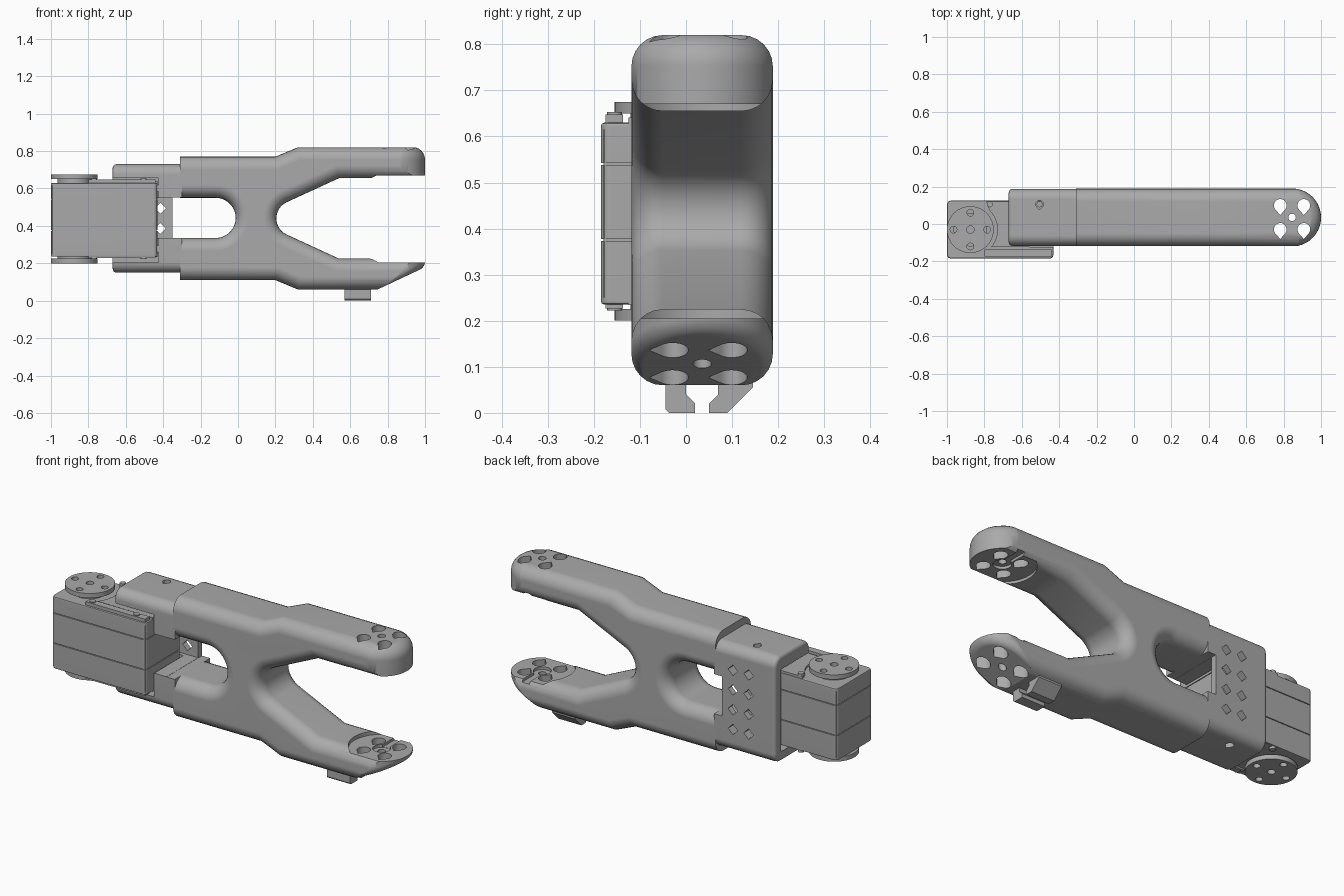
import bpy, bmesh
from math import sin, cos, radians, pi

cube = bpy.data.objects.get("Cube")
if cube:
    bpy.data.objects.remove(cube, do_unlink=True)

grey = bpy.data.materials.new("grey_plastic")
grey.use_nodes = True
grey.diffuse_color = (0.4, 0.4, 0.4, 1)
grey.node_tree.nodes["Principled BSDF"].inputs["Base Color"].default_value = (0.4, 0.4, 0.4, 1)

MID = 0.035      # depth centre of the arm
HALF = 0.1535    # half depth of the arm
AXIS = 0.4375    # height of the mirror plane


def arc(cx, cy, r, a0, a1, n):
    steps = [radians(a0 + (a1 - a0) * i / n) for i in range(n + 1)]
    return [(cx + r * cos(a), cy + r * sin(a)) for a in steps]


def disc(cx, cy, r, n=32):
    return arc(cx, cy, r, 0, 360, n)[:-1]


def teardrop(cx, cy, r):
    return arc(cx, cy, r, -42, 222, 20) + [(cx, cy - 1.5 * r)]


def rect(x0, y0, x1, y1):
    return [(x0, y0), (x1, y0), (x1, y1), (x0, y1)]


def prism(name, pts, axis, lo, hi):
    """Extrude a 2D outline along one axis."""
    place = {"X": lambda p, t: (t, p[0], p[1]),
             "Y": lambda p, t: (p[0], t, p[1]),
             "Z": lambda p, t: (p[0], p[1], t)}[axis]
    bm = bmesh.new()
    a = [bm.verts.new(place(p, lo)) for p in pts]
    b = [bm.verts.new(place(p, hi)) for p in pts]
    bm.faces.new(a)
    bm.faces.new(b)
    for i in range(len(pts)):
        j = (i + 1) % len(pts)
        bm.faces.new((a[i], a[j], b[j], b[i]))
    bmesh.ops.recalc_face_normals(bm, faces=bm.faces)
    me = bpy.data.meshes.new(name)
    bm.to_mesh(me)
    bm.free()
    me.materials.append(grey)
    ob = bpy.data.objects.new(name, me)
    bpy.context.collection.objects.link(ob)
    return ob


def round_edges(ob, pick, width, segments=6):
    """Round the edges chosen by a test on their two end points."""
    bm = bmesh.new()
    bm.from_mesh(ob.data)
    edges = [e for e in bm.edges if pick(e.verts[0].co, e.verts[1].co)]
    bmesh.ops.bevel(bm, geom=edges, offset=width, segments=segments, profile=0.5,
                    affect="EDGES", clamp_overlap=False)
    bmesh.ops.recalc_face_normals(bm, faces=bm.faces)
    bm.to_mesh(ob.data)
    bm.free()


def boolean(ob, cutter, operation="DIFFERENCE"):
    mod = ob.modifiers.new("cut", "BOOLEAN")
    mod.operation, mod.solver, mod.object = operation, "EXACT", cutter
    bpy.context.view_layer.objects.active = ob
    bpy.ops.object.modifier_apply(modifier=mod.name)
    bpy.data.objects.remove(cutter, do_unlink=True)


def cut(ob, pts, axis, lo, hi):
    boolean(ob, prism("cutter", pts, axis, lo, hi))


def finish(ob):
    ob.data.shade_smooth()
    ob.data.set_sharp_from_angle(angle=radians(35))
    mod = ob.modifiers.new("even_shading", "WEIGHTED_NORMAL")
    mod.keep_sharp = True


# Forked arm: side outline with rounded long edges
outline = [(-0.5, 0.77), (0.20, 0.77), (0.32, 0.82), (1.2, 0.82), (1.2, 0.655), (0.54, 0.655)]
outline += arc(0.30, 0.44, 0.095, 114.7, 245.3, 16)
outline += [(0.54, 0.225), (1.2, 0.225), (1.2, 0.06), (0.32, 0.06), (0.20, 0.11), (-0.5, 0.11), (-0.5, 0.335)]
outline += arc(-0.12, 0.4425, 0.1075, -90, 90, 18) + [(-0.5, 0.55)]
arm = prism("forked_arm", outline, "Y", MID - HALF, MID + HALF)
round_edges(arm, lambda p, q: abs(p.y - q.y) < 0.01, 0.068)

# Plan outline that rounds the jaw tips and slants the lower one
R = HALF + 0.0015
plan = [(-0.31, MID - R), (0.74, MID - R)] + arc(1 - R, MID, R, -90, 90, 28)
plan += [(0.74, MID + R), (-0.31, MID + R)]
tip = prism("tip_shape", plan, "Z", 0.057, 0.822)
bm = bmesh.new()
bm.from_mesh(tip.data)
bmesh.ops.connect_verts(bm, verts=[v for v in bm.verts if abs(v.co.x - 0.74) < 1e-4 and v.co.z < 0.1])
for v in bm.verts:
    if v.co.z < 0.1:
        v.co.z += max(0, v.co.x - 0.74) * 0.47
bm.to_mesh(tip.data)
bm.free()
for low, width in ((False, 0.068), (True, 0.03)):
    round_edges(tip, lambda p, q: (p.z < 0.4) == low and (q.z < 0.4) == low
                and abs(p.z - q.z) < 0.3 and abs(p.y - q.y) < 0.2
                and (low or min(p.z, q.z) > 0.8), width)
boolean(arm, tip, "INTERSECT")

# Round seats, slots and screw holes in the jaw tips
TX = 0.845
cut(arm, disc(TX, MID, 0.165, 48), "Z", 0.205, 0.67)
cut(arm, disc(TX, MID, 0.045), "Z", 0.19, 0.685)
cut(arm, rect(TX - 0.022, MID, TX + 0.022, 0.3), "Z", 0.191, 0.684)
cut(arm, disc(TX, MID, 0.02, 20), "Z", -0.1, 1)
for sx in (-1, 1):
    for sy in (-1, 1):
        cut(arm, teardrop(TX + sx * 0.063, MID + sy * 0.064, 0.034), "Z", -0.1, 1)
finish(arm)

# Rear bracket holding the motor
bracket = prism("motor_bracket", rect(MID - HALF + 0.001, 0.15, MID + HALF - 0.001, 0.73), "X", -0.67, -0.30)
round_edges(bracket, lambda p, q: abs(p.x - q.x) > 0.1, 0.055)
round_edges(bracket, lambda p, q: max(p.x, q.x) < -0.66, 0.02, 4)
cut(bracket, rect(-0.8, 0.205, -0.425, 0.655), "Y", -0.4, 0.135)
cut(bracket, rect(-0.5, 0.335, -0.2, 0.55), "Y", -0.4, 0.155)
cut(bracket, rect(-0.35, 0.334, -0.2, 0.551), "Y", -0.4, 0.4)
cut(bracket, teardrop(-0.505, 0.105, 0.02), "Z", -0.1, 1)
for x in (-0.415, -0.51):
    for i in range(4):
        cut(bracket, disc(x, 0.278 + 0.108 * i, 0.029, 4), "Y", 0.0, 0.4)
finish(bracket)

# Cable clip under the lower jaw
front_prong = [(-0.045, 0.1), (-0.045, 0.008), (-0.037, 0), (0.02, 0), (0.02, 0.02), (0, 0.04), (0, 0.1)]
back_prong = [(0.07, 0.1), (0.07, 0.04), (0.05, 0.02), (0.05, 0), (0.09, 0), (0.145, 0.055), (0.145, 0.1)]
prism("clip_front_prong", front_prong, "X", 0.57, 0.71)
prism("clip_back_prong", back_prong, "X", 0.57, 0.71)

# Motor case: three layers around a slightly smaller core
case = rect(-1, -0.185, -0.43, 0.125)
for name, lo, hi in (("lower", 0.235, 0.373), ("middle", 0.377, 0.538), ("upper", 0.542, 0.63)):
    layer = prism("motor_case_" + name, case, "Z", lo, hi)
    round_edges(layer, lambda p, q: abs(p.z - q.z) > 0.01, 0.022, 3)
    if name != "middle":
        end = hi if name == "upper" else lo
        round_edges(layer, lambda p, q: abs(p.z - end) + abs(q.z - end) < 0.001, 0.008, 2)
    finish(layer)
prism("motor_core", rect(-0.994, -0.179, -0.436, 0.119), "Z", 0.25, 0.615)


def both_ends(name, pts, lo, hi):
    """Make a part on top of the motor and its mirror image below."""
    return [prism("top_" + name, pts, "Z", lo, hi),
            prism("bottom_" + name, pts, "Z", 2 * AXIS - hi, 2 * AXIS - lo)]


# Covers, rails, screws and round output horns
HX, HY = -0.875, -0.03
cover = [(-0.43, -0.125), (-0.43, 0.12), (-0.79, 0.12)] + arc(HX, HY, 0.145, 45, -40, 12)
both_ends("cover", cover, 0.615, 0.641)
both_ends("rail", rect(-0.8, -0.175, -0.44, -0.137), 0.615, 0.648)
for i, (x, y) in enumerate([(-0.77, -0.155), (-0.505, -0.155), (-0.77, 0.105), (-0.505, 0.105)]):
    both_ends("screw_%d" % i, disc(x, y, 0.016, 16), 0.61, 0.653)
for part in both_ends("horn_neck", disc(HX, HY, 0.09), 0.61, 0.652):
    finish(part)
for horn in both_ends("horn", disc(HX, HY, 0.125, 48), 0.65, 0.675):
    for k in range(4):
        a = k * pi / 2
        cut(horn, disc(HX + 0.09 * cos(a), HY + 0.09 * sin(a), 0.018, 16), "Z", 0, 1)
    cut(horn, disc(HX, HY, 0.02, 16), "Z", 0, 1)
    finish(horn)
